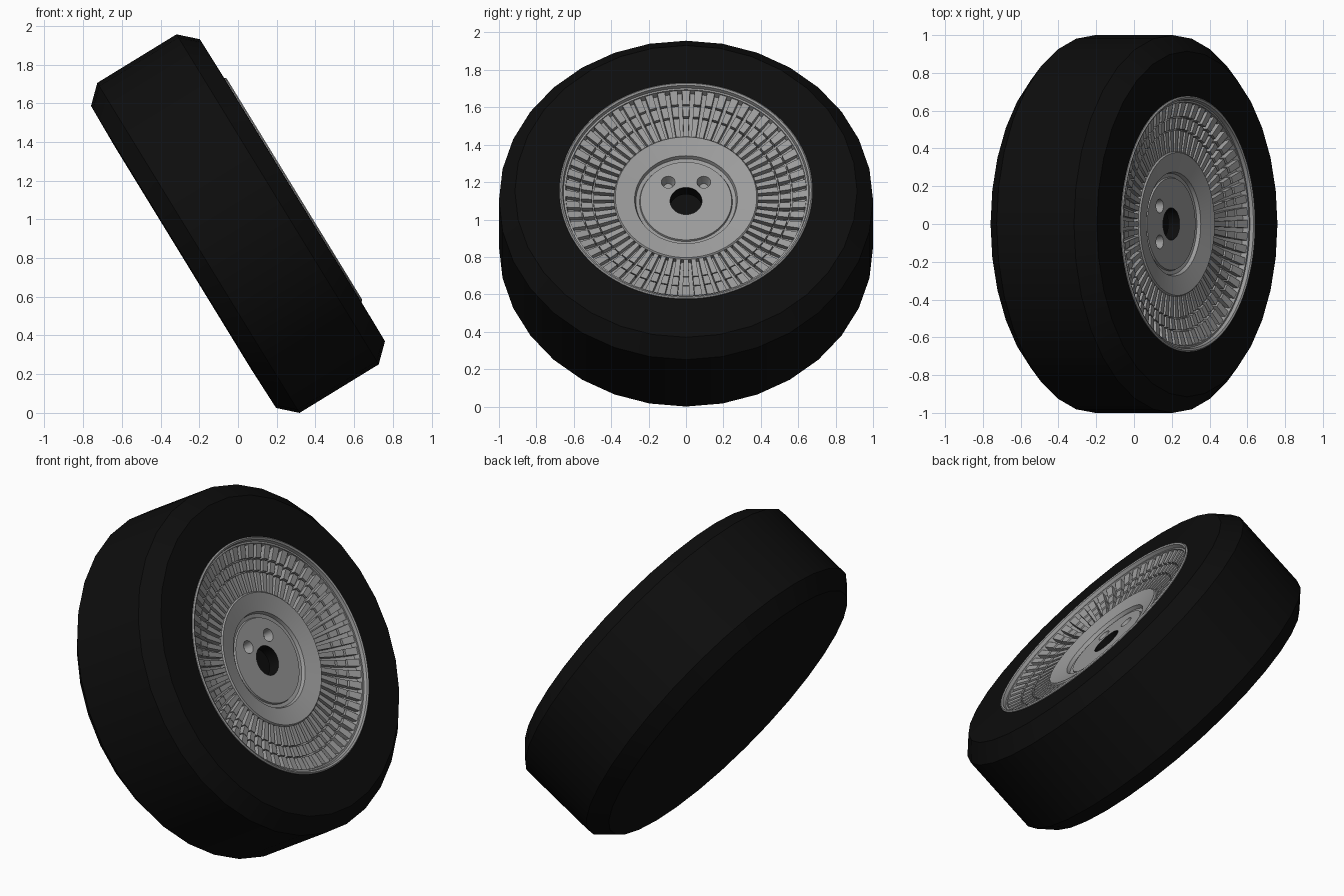
import bpy, bmesh, math
from mathutils import Matrix, Vector

if "Cube" in bpy.data.objects:
    bpy.data.objects.remove(bpy.data.objects["Cube"], do_unlink=True)

# Wheel frame: local z is the axle, local x points up the leaning wheel
TILT = math.radians(31.5)
c, s = math.cos(TILT), math.sin(TILT)
FRAME = Matrix(((-s, 0, c, 0), (0, -1, 0, 0), (c, 0, s, 0.978), (0, 0, 0, 1)))


def material(name, value, roughness):
    m = bpy.data.materials.new(name)
    m.use_nodes = True
    colour = (value, value, value, 1)
    m.diffuse_color = colour
    node = next(n for n in m.node_tree.nodes if n.type == 'BSDF_PRINCIPLED')
    node.inputs["Base Color"].default_value = colour
    node.inputs["Roughness"].default_value = roughness
    return m


rubber = material("black rubber", 0.004, 0.8)
metal = material("grey metal", 0.33, 0.5)


def finish(bm, name, mats):
    bmesh.ops.recalc_face_normals(bm, faces=bm.faces)
    mesh = bpy.data.meshes.new(name)
    bm.to_mesh(mesh)
    bm.free()
    ob = bpy.data.objects.new(name, mesh)
    bpy.context.collection.objects.link(ob)
    for m in mats:
        mesh.materials.append(m)
    ob.matrix_world = FRAME
    return ob


def smooth(ob, angle=30):
    bpy.ops.object.select_all(action='DESELECT')
    ob.select_set(True)
    bpy.context.view_layer.objects.active = ob
    bpy.ops.object.shade_smooth_by_angle(angle=math.radians(angle))


def lathe(name, profile, segments, mats, closed=False):
    """Spin (radius, height) points around the axle."""
    bm = bmesh.new()
    vs = [bm.verts.new((r, 0, h)) for r, h in profile]
    pairs = list(zip(vs, vs[1:])) + ([(vs[-1], vs[0])] if closed else [])
    edges = [bm.edges.new(p) for p in pairs]
    bmesh.ops.spin(bm, geom=vs + edges, cent=(0, 0, 0), axis=(0, 0, 1),
                   angle=math.tau, steps=segments)
    bmesh.ops.remove_doubles(bm, verts=bm.verts, dist=0.0001)
    return finish(bm, name, mats)


# Tyre: closed back, chamfered shoulders, dark well behind the wheel face
tyre = lathe("tyre", [
    (0, -0.33), (0.67, -0.335), (0.915, -0.33), (1, -0.24), (1, 0.24),
    (0.915, 0.33), (0.67, 0.332), (0.66, 0.05), (0, 0.05)], 32, [rubber])
smooth(tyre)

# Rim: rolled lip and the sunken dish under the ribs
rim = lathe("rim", [
    (0.68, 0.30), (0.677, 0.336), (0.67, 0.342), (0.66, 0.337),
    (0.655, 0.318), (0.645, 0.318), (0.638, 0.285), (0.575, 0.26),
    (0.50, 0.24), (0.37, 0.23), (0.37, 0.19), (0.66, 0.22)],
    96, [metal], closed=True)
smooth(rim)

# Hub: sloping collar, recessed centre plate, open bore
hub = lathe("hub", [
    (0.385, 0.20), (0.385, 0.262), (0.378, 0.27), (0.275, 0.246),
    (0.268, 0.226), (0.248, 0.222), (0.244, 0.232), (0.085, 0.232),
    (0.085, 0.16)], 96, [metal, rubber], closed=True)
for f in hub.data.polygons:
    if math.hypot(f.center.x, f.center.y) < 0.09:
        f.material_index = 1

# Two tapered bolt holes cut into the centre plate
bm = bmesh.new()
for side in (-1, 1):
    place = Matrix.Translation((0.118, side * 0.095, 0.212))
    bmesh.ops.create_cone(bm, cap_ends=True, segments=24, radius1=0.022,
                          radius2=0.04, depth=0.06, matrix=place)
cutter = finish(bm, "bolt_hole_cutter", [metal])
cutter.hide_render = True
cut = hub.modifiers.new("bolt holes", 'BOOLEAN')
cut.operation = 'DIFFERENCE'
cut.solver = 'EXACT'
cut.object = cutter
bpy.context.view_layer.update()
bpy.context.view_layer.objects.active = hub
bpy.ops.object.modifier_apply(modifier=cut.name)
bpy.data.objects.remove(cutter, do_unlink=True)
smooth(hub)

# Ribs: radial bars in three bands separated by thin hoops
COUNT = 60
BANDS = [(0.38, 0.262, 0.495, 0.268), (0.503, 0.274, 0.562, 0.284),
         (0.57, 0.29, 0.645, 0.312)]
bm = bmesh.new()
for i in range(COUNT):
    spin = Matrix.Rotation(math.tau * i / COUNT, 3, 'Z')
    for r0, h0, r1, h1 in BANDS:
        ends = []
        for r, h in ((r0, h0), (r1, h1)):
            w = r * math.pi / COUNT * 0.68
            section = [(-w, 0.2), (-w * 0.9, h), (w * 0.9, h), (w, 0.2)]
            ends.append([bm.verts.new(spin @ Vector((r, y, z)))
                         for y, z in section])
        a, b = ends
        bm.faces.new(a)
        bm.faces.new(b)
        for k in range(4):
            n = (k + 1) % 4
            bm.faces.new((a[k], a[n], b[n], b[k]))
ribs = finish(bm, "radial_ribs", [metal])
